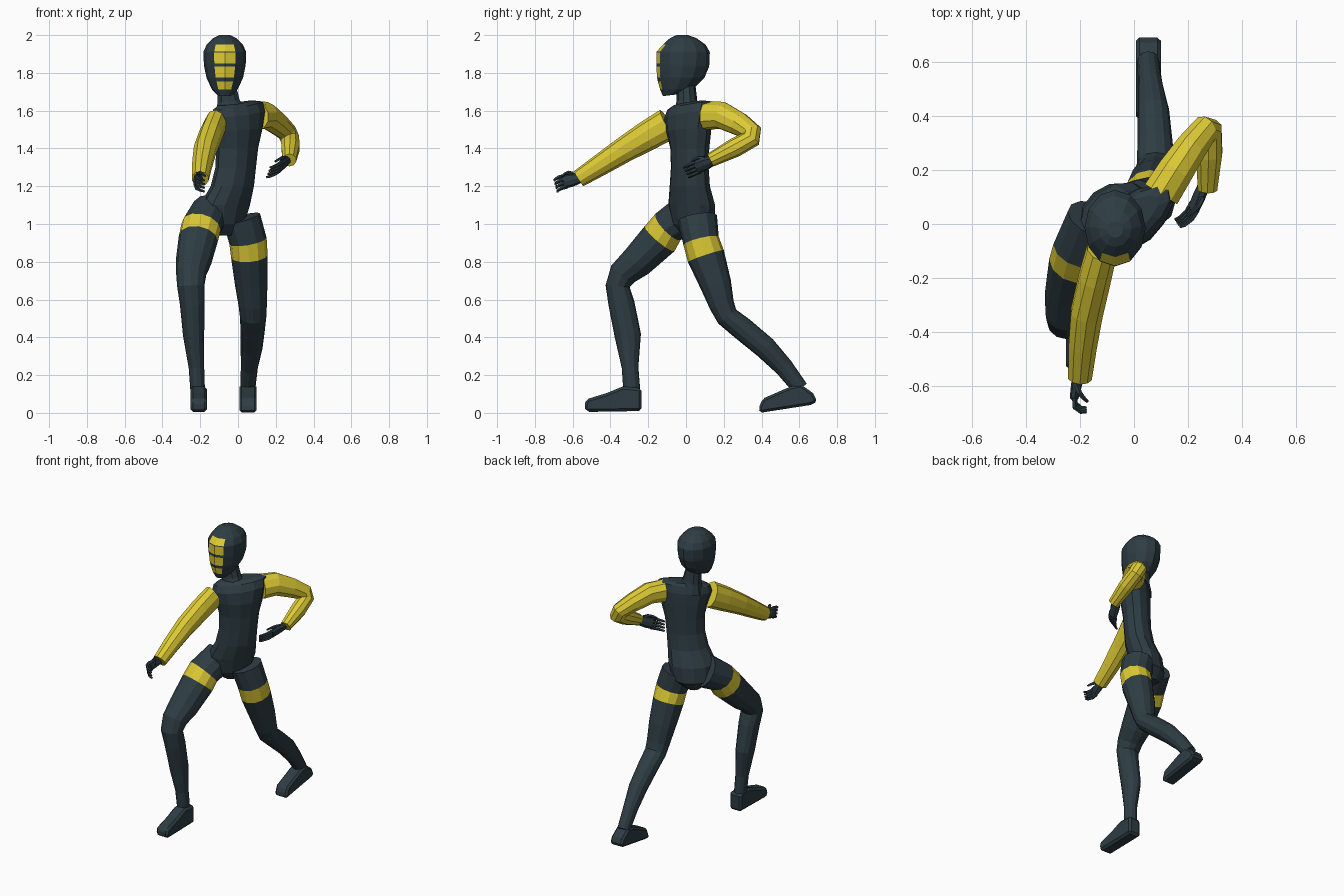
import bpy, bmesh, math
from mathutils import Vector


def material(name, rgb):
    m = bpy.data.materials.new(name)
    m.diffuse_color = (*rgb, 1)
    return m


DARK = material("dark slate", (0.027, 0.046, 0.056))
YELLOW = material("yellow", (0.72, 0.59, 0.035))


def finish(name, bm, mats):
    bmesh.ops.recalc_face_normals(bm, faces=bm.faces)
    mesh = bpy.data.meshes.new(name)
    bm.to_mesh(mesh)
    bm.free()
    for m in mats:
        mesh.materials.append(m)
    ob = bpy.data.objects.new(name, mesh)
    bpy.context.collection.objects.link(ob)
    return ob


def loft(name, rings, n=12, mats=(DARK,), paint=None):
    """rings: (centre, u, v, ru, rv); vertex 0 lies on -v. paint(segment, side) -> material index"""
    bm = bmesh.new()
    loops = []
    for c, u, v, ru, rv in rings:
        angles = [2 * math.pi * j / n for j in range(n)]
        loops.append([bm.verts.new(c + u * ru * math.sin(a) - v * rv * math.cos(a)) for a in angles])
    for i in range(len(loops) - 1):
        for j in range(n):
            k = (j + 1) % n
            f = bm.faces.new((loops[i][j], loops[i][k], loops[i + 1][k], loops[i + 1][j]))
            if paint:
                f.material_index = paint(i, j)
    bm.faces.new(loops[0])
    bm.faces.new(loops[-1])
    return finish(name, bm, mats)


def tube(name, stations, ref=(1, 0, 0), **kw):
    """stations: (x, y, z, radius along ref, radius across); rings follow the path"""
    pts = [Vector(s[:3]) for s in stations]
    ref = Vector(ref)
    rings = []
    for i, p in enumerate(pts):
        t = Vector()
        if i > 0:
            t += (p - pts[i - 1]).normalized()
        if i < len(pts) - 1:
            t += (pts[i + 1] - p).normalized()
        t.normalize()
        u = (ref - t * ref.dot(t)).normalized()
        rings.append((p, u, t.cross(u), stations[i][3], stations[i][4]))
    return loft(name, rings, **kw)


# torso, turned toward its left and tilted at the shoulders
yaw = math.radians(40)
c, s = math.cos(yaw), math.sin(yaw)
torso = [(-.085, .04, .94, .05, .06, 0), (-.085, .04, 1.0, .13, .10, 0),
         (-.07, .03, 1.1, .15, .105, 0), (-.03, .02, 1.2, .128, .092, 0),
         (-.012, .02, 1.3, .12, .086, 0), (-.005, .02, 1.4, .125, .088, 0),
         (0, .015, 1.5, .15, .095, .06), (0, .015, 1.58, .172, .09, .12),
         (0, .02, 1.625, .165, .07, .14), (-.01, .02, 1.64, .12, .05, .12)]
loft("torso", [(Vector((x, y, z)), Vector((c, s, k)), Vector((-s, c, 0)), w, d)
               for x, y, z, w, d, k in torso])

# neck
tube("neck", [(-.04, .005, 1.58, .085, .075), (-.05, .005, 1.65, .062, .055),
              (-.065, 0, 1.75, .05, .048)], n=10)

# hooded head: z, front y, back y, half width; yellow mask bars on the two front columns
head = [(1.682, -.122, -.04, .04), (1.712, -.137, .035, .068), (1.755, -.149, .08, .088),
        (1.775, -.153, .098, .097), (1.833, -.157, .122, .109), (1.85, -.157, .124, .111),
        (1.907, -.156, .126, .113), (1.913, -.155, .125, .112), (1.95, -.122, .103, .096),
        (1.984, -.085, .055, .062), (2.0, -.05, .01, .03)]
loft("head", [(Vector((-.07, (a + b) / 2, z)), Vector((1, 0, 0)),
               Vector((0, 1, .12 if z < 1.7 else 0)), w, (b - a) / 2) for z, a, b, w in head],
     mats=(DARK, YELLOW), paint=lambda i, j: int(i in (1, 3, 5, 7) and j in (0, 11)))

# legs, the second segment is the thigh band
band = dict(mats=(DARK, YELLOW), paint=lambda i, j: int(i == 1))
tube("right_leg", [(-.15, .02, 1.06, .10, .11), (-.195, -.095, .985, .107, .096),
                   (-.21, -.14, .922, .105, .103), (-.235, -.26, .80, .095, .088),
                   (-.248, -.335, .735, .08, .075), (-.25, -.362, .67, .072, .064),
                   (-.242, -.342, .58, .066, .069), (-.235, -.308, .41, .056, .07),
                   (-.22, -.296, .24, .041, .044), (-.212, -.285, .09, .038, .045)], **band)
tube("left_leg", [(.02, .06, 1.03, .10, .105), (.053, .08, .91, .1, .096),
                  (.06, .105, .83, .097, .1), (.07, .158, .68, .086, .083),
                  (.078, .19, .57, .075, .066), (.08, .218, .51, .07, .06),
                  (.078, .30, .445, .065, .062), (.072, .42, .345, .058, .06),
                  (.06, .52, .24, .045, .05), (.052, .605, .13, .04, .042)], **band)


# feet, side profile (y, z) extruded along x
def foot(name, x, half, profile):
    bm = bmesh.new()
    sides = [[bm.verts.new((x + k * half, y, z)) for y, z in profile] for k in (-1, 1)]
    n = len(profile)
    for j in range(n):
        k = (j + 1) % n
        bm.faces.new((sides[0][j], sides[0][k], sides[1][k], sides[1][j]))
    for side in sides:
        bm.faces.new(side)
    ob = finish(name, bm, (DARK,))
    bev = ob.modifiers.new("soft edges", 'BEVEL')
    bev.width = .014
    bev.segments = 1


foot("right_foot", -.208, .044, [(-.235, .01), (-.235, .13), (-.335, .14), (-.42, .105),
                                 (-.528, .072), (-.54, .035), (-.525, .005)])
foot("left_foot", .053, .046, [(.695, .06), (.672, .105), (.61, .15), (.555, .14), (.405, .075),
                               (.385, .025), (.39, 0), (.66, .042)])

# sleeves
tube("right_sleeve", [(-.118, -.095, 1.53, .058, .085), (-.145, -.2, 1.47, .062, .08),
                      (-.175, -.33, 1.392, .062, .068), (-.19, -.45, 1.315, .055, .058),
                      (-.2, -.568, 1.24, .046, .047)], n=10, mats=(YELLOW,))
tube("left_sleeve", [(.1, .11, 1.575, .07, .08), (.15, .19, 1.575, .068, .075),
                     (.21, .28, 1.53, .06, .065), (.26, .345, 1.485, .052, .058),
                     (.276, .342, 1.45, .05, .055), (.278, .26, 1.405, .05, .052),
                     (.272, .13, 1.338, .038, .037)], ref=(-.8, .3, -.54), n=10, mats=(YELLOW,))


# hands: flat palm, four curled fingers and a thumb
def hand(side, wrist, knuckles, across, curl):
    w, k = Vector(wrist), Vector(knuckles)
    a, cu = Vector(across).normalized(), Vector(curl).normalized()
    f = (k - w).normalized()
    tube(side + "_palm", [(*w, .026, .022), (*w.lerp(k, .5), .036, .02), (*k, .038, .016)],
         ref=a, n=8)

    def digit(name, base, tips):
        tube(name, [(*p, r, r) for p, r in zip([base] + tips, (.011, .01, .008, .006))],
             ref=a, n=5)

    for i in range(4):
        b = k + a * (i - 1.5) * .02 - f * .01
        digit(f"{side}_finger_{i + 1}", b, [b + f * .034 + cu * .008, b + f * .046 + cu * .034,
                                           b + f * .042 + cu * .056])
    b = w.lerp(k, .4) + a * .03
    digit(side + "_thumb", b, [b + a * .016 + f * .02 + cu * .015,
                               b + a * .018 + f * .035 + cu * .035,
                               b + a * .014 + f * .045 + cu * .052])


hand("right", (-.205, -.555, 1.245), (-.222, -.645, 1.225), (0, -.25, .95), (.85, -.2, -.3))
hand("left", (.262, .15, 1.34), (.22, .055, 1.3), (.3, -.45, .85), (-.75, -.4, -.25))
